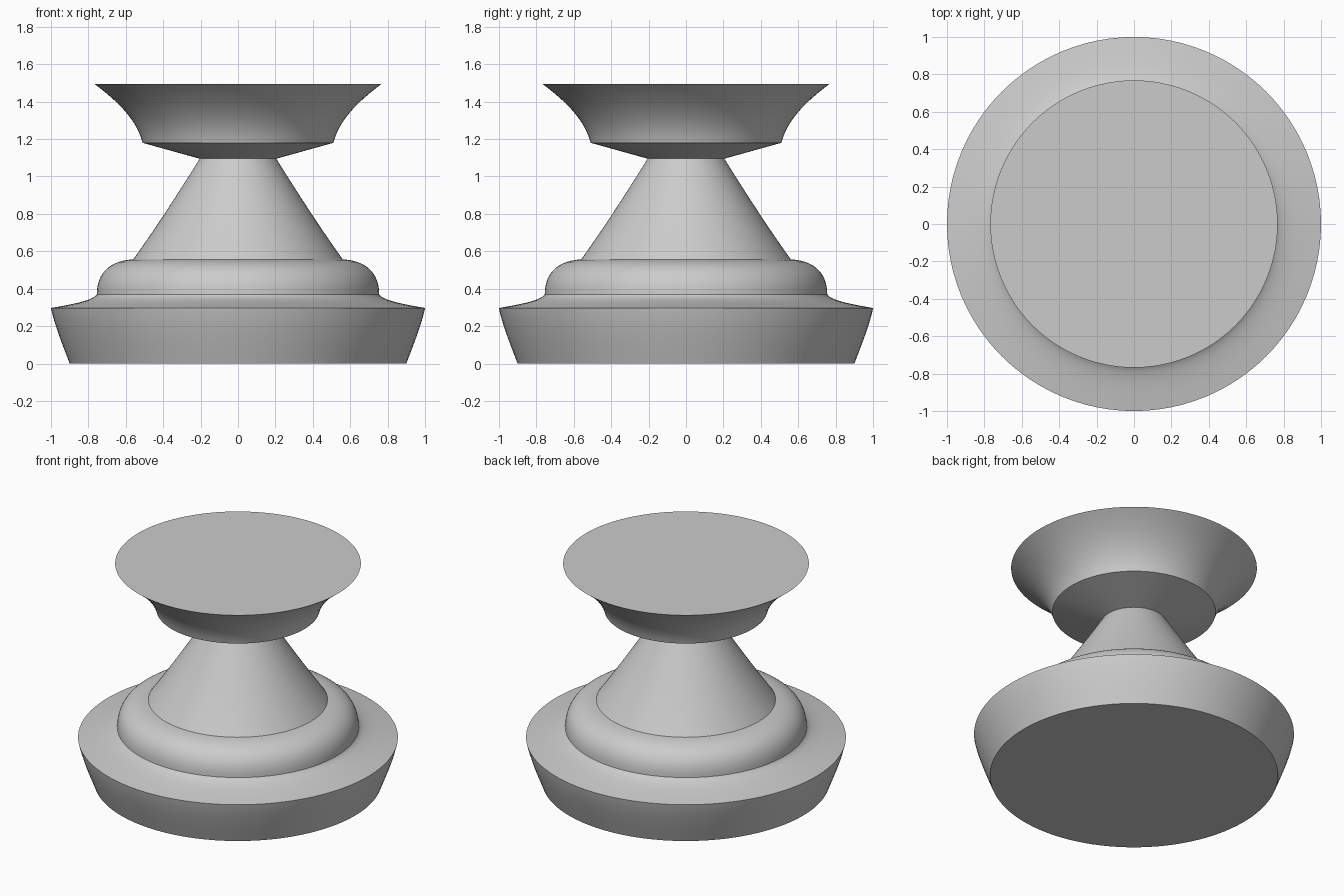
import bpy, bmesh, math
from mathutils import Vector
from mathutils.geometry import interpolate_bezier

SIDES = 96

cube = bpy.data.objects.get("Cube")
if cube:
    bpy.data.objects.remove(cube, do_unlink=True)

grey = bpy.data.materials.new("plain grey")
grey.use_nodes = True
colour = (0.6, 0.6, 0.6, 1)
grey.diffuse_color = colour
grey.node_tree.nodes["Principled BSDF"].inputs["Base Color"].default_value = colour


def arc(start, handle_a, handle_b, end, steps=14):
    """Curved stretch of a profile, as (radius, height) points."""
    pts = [Vector((r, 0, z)) for r, z in (start, handle_a, handle_b, end)]
    return [(p.x, p.z) for p in interpolate_bezier(*pts, steps)]


def lathe(name, profile, cap_start=False, cap_end=False):
    """Turn a bottom-to-top profile around the z axis."""
    bm = bmesh.new()
    rings = []
    for r, z in profile:
        ring = []
        for i in range(SIDES):
            a = math.tau * i / SIDES
            ring.append(bm.verts.new((r * math.cos(a), r * math.sin(a), z)))
        rings.append(ring)
    for low, high in zip(rings, rings[1:]):
        for i in range(SIDES):
            j = (i + 1) % SIDES
            bm.faces.new((low[i], low[j], high[j], high[i]))
    if cap_start:
        bm.faces.new(rings[0][::-1])
    if cap_end:
        bm.faces.new(rings[-1])
    mesh = bpy.data.meshes.new(name)
    bm.to_mesh(mesh)
    bm.free()
    mesh.materials.append(grey)
    obj = bpy.data.objects.new(name, mesh)
    bpy.context.collection.objects.link(obj)
    bpy.ops.object.select_all(action='DESELECT')
    obj.select_set(True)
    bpy.context.view_layer.objects.active = obj
    bpy.ops.object.shade_smooth_by_angle(angle=math.radians(35))
    return obj


# Shared rims where neighbouring parts meet
rim, waist, shoulder = (1, 0.297), (0.755, 0.37), (0.56, 0.557)
throat, cup_edge = (0.205, 1.095), (0.51, 1.18)

# Foot, with a closed underside
lathe("base", arc((0.9, 0), (0.93, 0.08), (0.98, 0.2), rim), cap_start=True)

# Flared ledge rising into a rounded shoulder
ledge = arc(rim, (0.9, 0.315), (0.775, 0.335), waist)
rounded = arc(waist, (0.755, 0.48), (0.69, 0.55), shoulder)
lathe("collar", ledge + rounded[1:])

# Tapered neck
lathe("neck", arc(shoulder, (0.44, 0.725), (0.32, 0.91), throat))

# Shallow underside and flared bowl with a flat top
bowl = arc(cup_edge, (0.54, 1.3), (0.64, 1.4), (0.768, 1.495))
lathe("cup", [throat] + bowl, cap_end=True)
